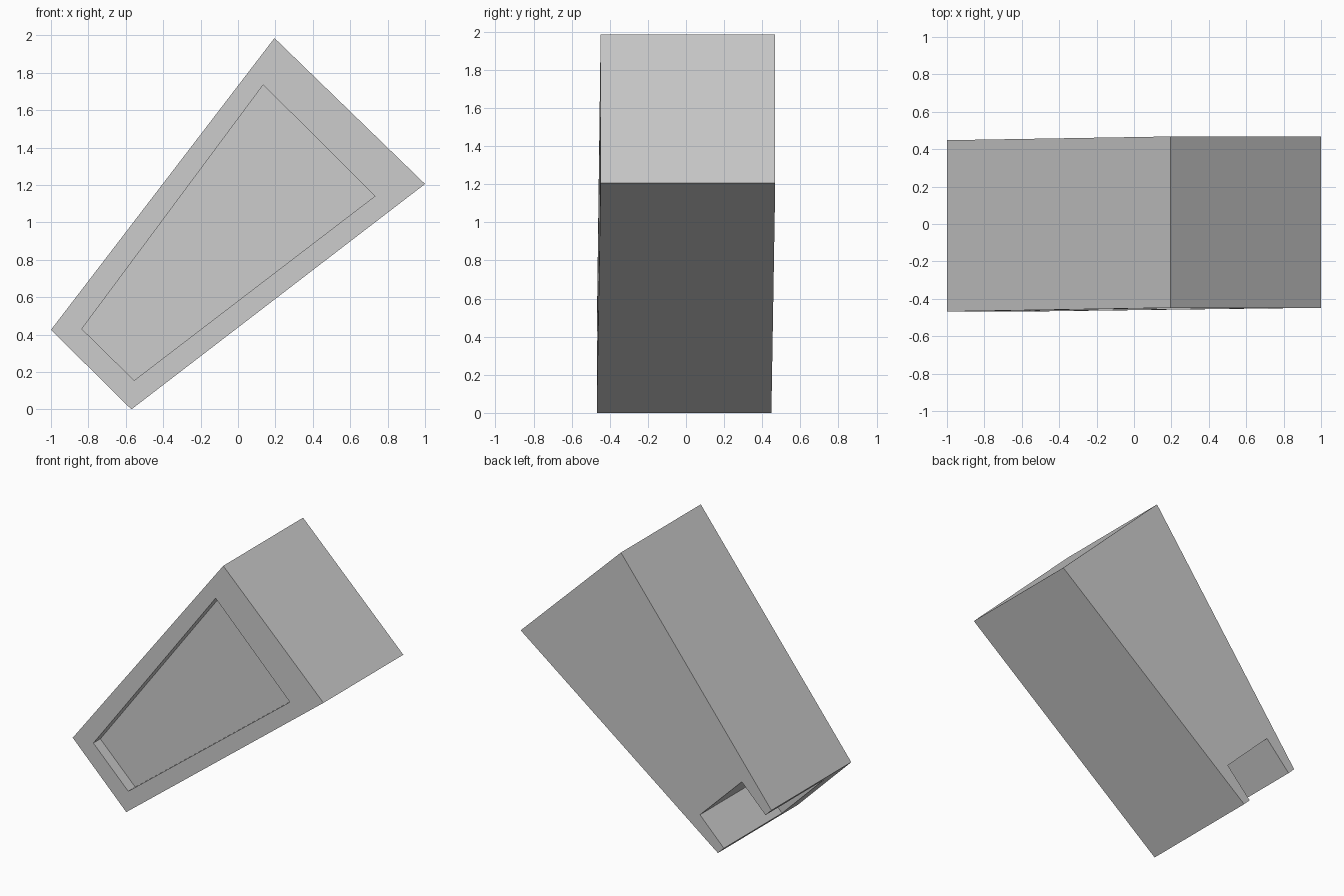
import bpy, bmesh
from mathutils import Vector

if "Cube" in bpy.data.objects:
    bpy.data.objects.remove(bpy.data.objects["Cube"])

LEAN = 0.0103      # slight lean of the faces along the long axis
HALF = 0.458       # half thickness


def prism(name, profile, y0, y1):
    """Extrude an x-z profile from y0 to y1, following the slight lean."""
    bm = bmesh.new()
    verts = [bm.verts.new((x, y0, z)) for x, z in profile]
    face = bm.faces.new(verts)
    ext = bmesh.ops.extrude_face_region(bm, geom=[face])
    for v in ext["geom"]:
        if isinstance(v, bmesh.types.BMVert):
            v.co.y = y1
    for v in bm.verts:
        v.co.y += LEAN * ((v.co.x + v.co.z) * 0.707 - 0.57)
    bmesh.ops.recalc_face_normals(bm, faces=bm.faces)
    mesh = bpy.data.meshes.new(name)
    bm.to_mesh(mesh)
    bm.free()
    ob = bpy.data.objects.new(name, mesh)
    bpy.context.collection.objects.link(ob)
    return ob


def cut(target, cutter):
    mod = target.modifiers.new(cutter.name, 'BOOLEAN')
    mod.operation = 'DIFFERENCE'
    mod.solver = 'EXACT'
    mod.object = cutter
    bpy.context.view_layer.objects.active = target
    bpy.ops.object.modifier_apply(modifier=mod.name)
    bpy.data.objects.remove(cutter)


# Tapered body
body = prism("tapered_body",
             [(-1.0, 0.425), (0.195, 1.985), (1.0, 1.205), (-0.57, 0.0)],
             -HALF, HALF)

# Shallow front recess
cut(body, prism("front_recess",
                [(-0.835, 0.43), (0.135, 1.735), (0.732, 1.14), (-0.555, 0.155)],
                -HALF - 0.1, -HALF + 0.08))

# Square notch through the narrow end, open at the back
mid = Vector((-0.785, 0.2125))
side = Vector((-0.715, 0.70))
axis = Vector((0.70, 0.715))
notch = [mid + side * s * 0.235 + axis * a
         for s, a in ((-1, -0.15), (-1, 0.27), (1, 0.27), (1, -0.15))]
cut(body, prism("back_notch", notch, -0.21, HALF + 0.1))
